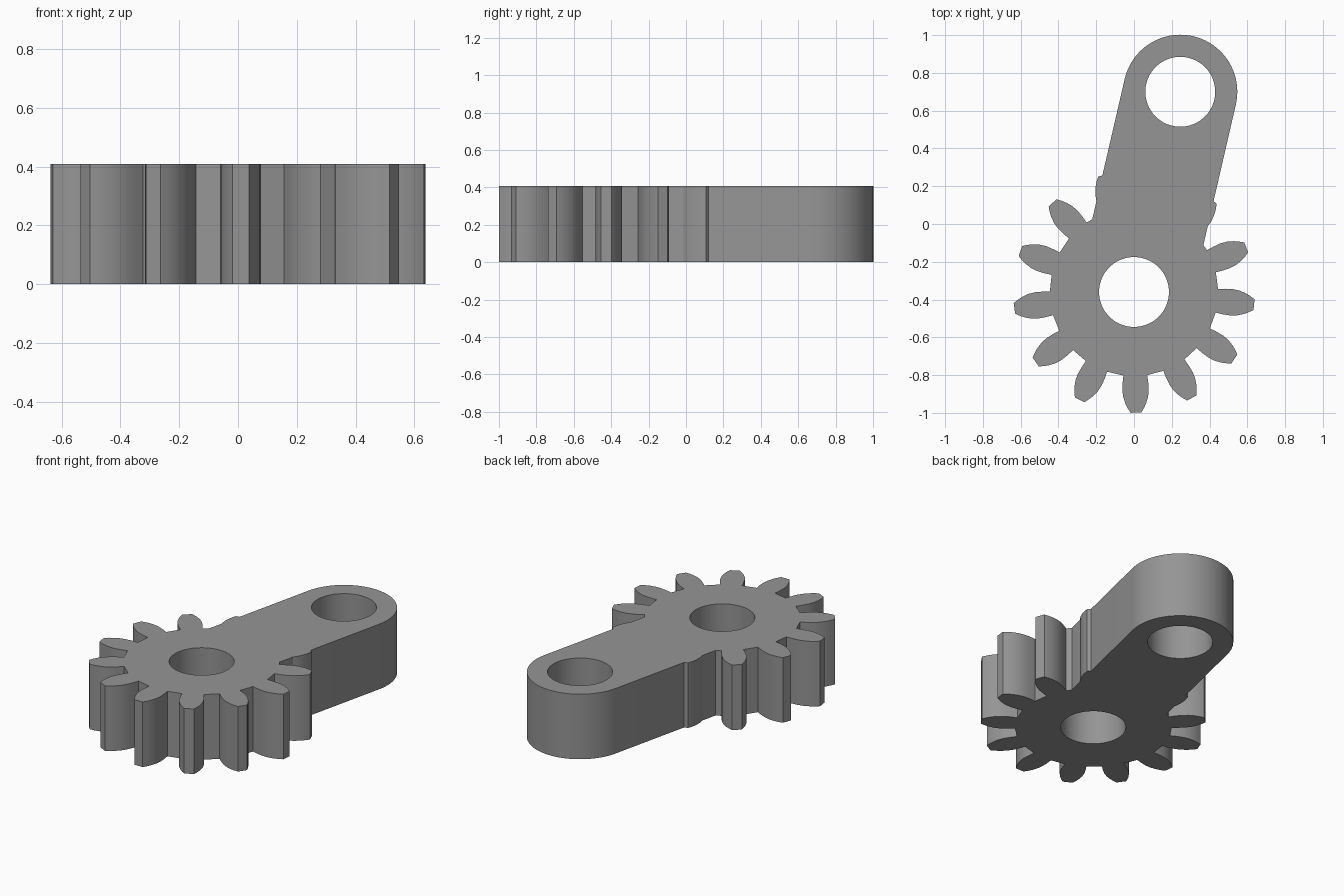
import bpy, bmesh, math
from mathutils import Matrix, Vector

if "Cube" in bpy.data.objects:
    bpy.data.objects.remove(bpy.data.objects["Cube"])

HEIGHT = 0.408
HUB = Vector((0.0, -0.36))      # gear centre
PIVOT = Vector((0.245, 0.70))   # arm end centre
ARM_R, BORE_R = 0.302, 0.185
TEETH, FIRST = 13, math.radians(-89.1)
# Tooth flank as (radius, half width), root to tip
FLANK = [(0.441, 0.063), (0.48, 0.068), (0.52, 0.070), (0.555, 0.066),
         (0.59, 0.055), (0.615, 0.043), (0.639, 0.028)]

grey = bpy.data.materials.new("grey")
grey.diffuse_color = (0.3, 0.3, 0.3, 1)
grey.use_nodes = True
grey.node_tree.nodes["Principled BSDF"].inputs["Base Color"].default_value = grey.diffuse_color


def prism(name, points, z0, z1):
    """Extrude a closed counter-clockwise outline between two heights."""
    bm = bmesh.new()
    face = bm.faces.new([bm.verts.new((p[0], p[1], z0)) for p in points])
    top = bmesh.ops.extrude_face_region(bm, geom=[face])["geom"]
    bmesh.ops.translate(bm, vec=(0, 0, z1 - z0),
                        verts=[v for v in top if isinstance(v, bmesh.types.BMVert)])
    bmesh.ops.recalc_face_normals(bm, faces=bm.faces)
    mesh = bpy.data.meshes.new(name)
    bm.to_mesh(mesh)
    bm.free()
    mesh.materials.append(grey)
    obj = bpy.data.objects.new(name, mesh)
    bpy.context.collection.objects.link(obj)
    return obj


def arc(centre, radius, start, sweep, steps):
    return [centre + radius * Vector((math.cos(start + sweep * i / steps),
                                      math.sin(start + sweep * i / steps)))
            for i in range(steps + 1)]


def combine(target, other, operation):
    mod = target.modifiers.new(operation.lower(), 'BOOLEAN')
    mod.operation, mod.solver, mod.object = operation, 'EXACT', other
    bpy.context.view_layer.objects.active = target
    bpy.ops.object.modifier_apply(modifier=mod.name)
    bpy.data.objects.remove(other)


# Toothed wheel: one tooth outline repeated around the hub
tooth = [Vector((r, -w)) for r, w in FLANK] + [Vector((r, w)) for r, w in reversed(FLANK)]
outline = []
for i in range(TEETH):
    turn = Matrix.Rotation(FIRST + i * math.tau / TEETH, 2)
    outline += [HUB + turn @ p for p in tooth]
lever = prism("gear_lever", outline, 0, HEIGHT)

# Rounded arm from the hub to the pivot
along = math.atan2(*(PIVOT - HUB).yx)
arm = prism("arm", arc(PIVOT, ARM_R, along - math.pi / 2, math.pi, 40)
            + arc(HUB, ARM_R, along + math.pi / 2, math.pi, 40), 0, HEIGHT)
combine(lever, arm, 'UNION')

# Bores through both ends
for centre in (HUB, PIVOT):
    bore = prism("bore_cutter", arc(centre, BORE_R, 0, math.tau, 64)[:-1], -0.1, HEIGHT + 0.1)
    combine(lever, bore, 'DIFFERENCE')

bpy.ops.object.select_all(action='DESELECT')
lever.select_set(True)
bpy.context.view_layer.objects.active = lever
bpy.ops.object.shade_smooth_by_angle(angle=math.radians(25))
